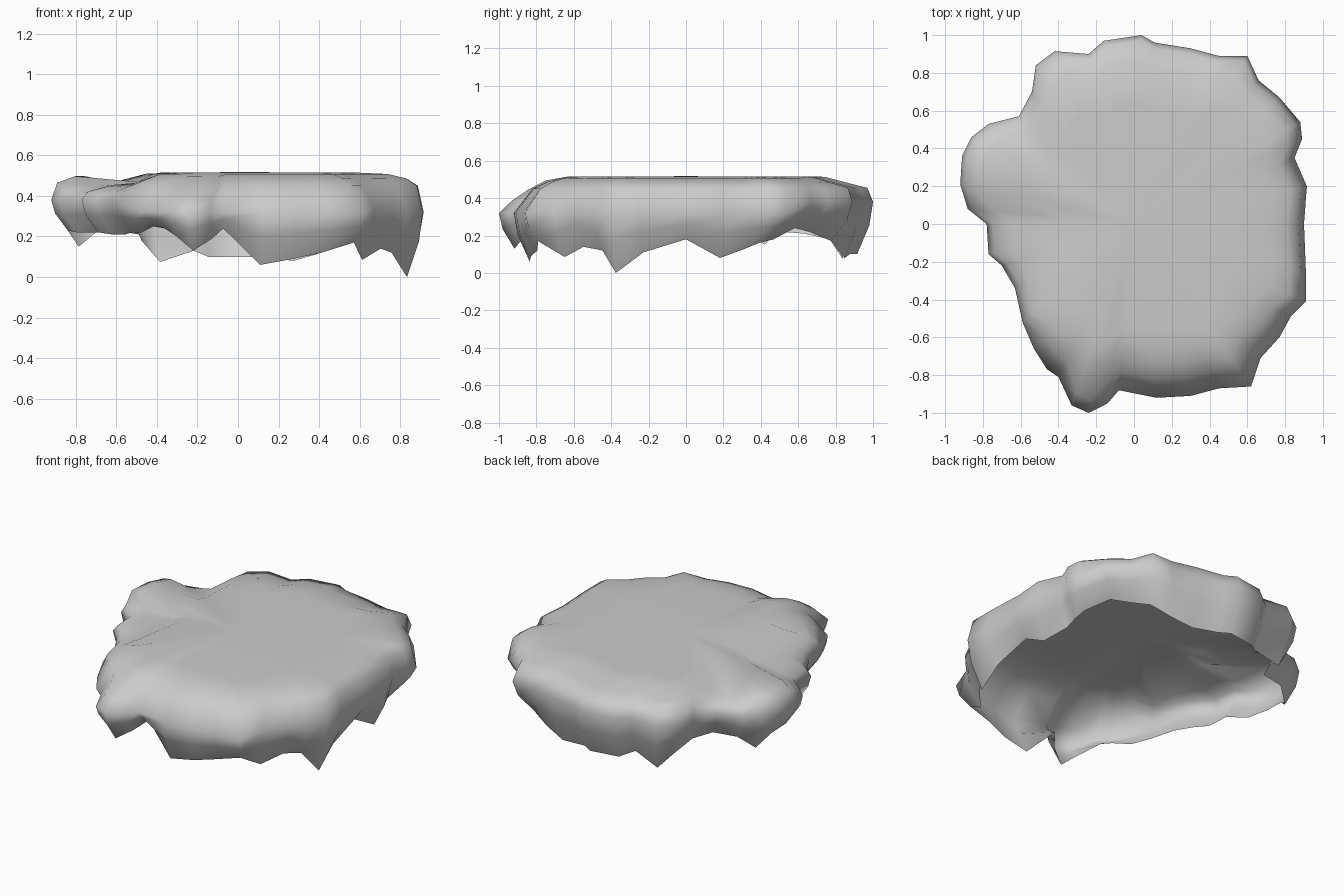
import bpy, bmesh, math

# Outer silhouette from above, with the height of the ragged lower rim: x, y, rim z
OUTLINE = [
    (.90, 0, .18), (.915, .2, .08), (.85, .35, .13), (.89, .45, .16),
    (.88, .54, .18), (.77, .67, .24), (.66, .76, .22), (.60, .89, .17),
    (.45, .89, .12), (.30, .93, .08), (.11, .96, .10), (.04, 1, .10),
    (-.16, .97, .10), (-.24, .90, .13), (-.42, .915, .075), (-.52, .84, .18),
    (-.54, .70, .21), (-.61, .57, .22), (-.77, .53, .22), (-.86, .46, .15),
    (-.91, .36, .22), (-.92, .21, .23), (-.88, .08, .22), (-.78, 0, .22),
    (-.77, -.16, .22), (-.70, -.22, .21), (-.63, -.34, .21), (-.59, -.52, .22),
    (-.53, -.66, .22), (-.46, -.77, .25), (-.40, -.81, .24), (-.33, -.96, .20),
    (-.24, -1, .13), (-.14, -.95, .19), (-.08, -.88, .24), (.12, -.92, .06),
    (.30, -.91, .09), (.45, -.87, .12), (.62, -.86, .17), (.67, -.71, .085),
    (.77, -.60, .14), (.83, -.49, .12), (.91, -.41, 0), (.91, -.25, .11)]


def inset(x, y, d):
    k = 1 - d / math.hypot(x, y)
    return x * k, y * k


def section(x, y, rim):
    """Points from the rim, over the bulge and onto the flat top."""
    front = max(0, min(1, (-y - .4) / .4))       # the front slopes more gently
    mid = .38 - .06 * front - (.06 if x > .8 else 0)
    if x < -.8 and y > .15:                      # raised lobe behind a shallow dip
        top = [(.03, .465), (.12, .497), (-x - .58, .467), (-x - .40, .509)]
    elif x < -.56:                               # sloping left side
        a = -x - .56
        top = [(.03, .42), (.06 + a * .3, .445), (.09 + a, .467), (.20 + a, .508)]
    elif y > .8:                                 # back edge
        top = [(.03, .455), (.13, .48), (.26, .514), (.36, .515)]
    elif y < -.94:                               # nose at the front
        top = [(.07, .385), (.16, .445), (.26, .495), (.38, .515)]
    else:
        top = [(.03 + .07 * front, .45), (.09 + .09 * front, .487),
               (.19 + .07 * front, .508), (.36, .515)]
    corner = .05 if x > .55 and y > .4 else 0    # rim tucks in at the back right
    steps = [(.085 + corner, rim), (.02 + corner * .3, rim * .45 + mid * .55),
             (0, mid)] + top
    return [(*inset(x, y, d), z) for d, z in steps]


# Draped open shell, with a hollow underside
bm = bmesh.new()
rows = [[bm.verts.new(p) for p in section(*o)] for o in OUTLINE]
center = bm.verts.new((0, 0, .517))
for a, b in zip(rows, rows[1:] + rows[:1]):
    for i in range(len(a) - 1):
        bm.faces.new((a[i], b[i], b[i + 1], a[i + 1]))
    bm.faces.new((a[-1], b[-1], center))
mesh = bpy.data.meshes.new("draped_shell")
bm.to_mesh(mesh)
bm.free()
for p in mesh.polygons:
    p.use_smooth = True
shell = bpy.data.objects.new("draped_shell", mesh)
bpy.context.collection.objects.link(shell)
